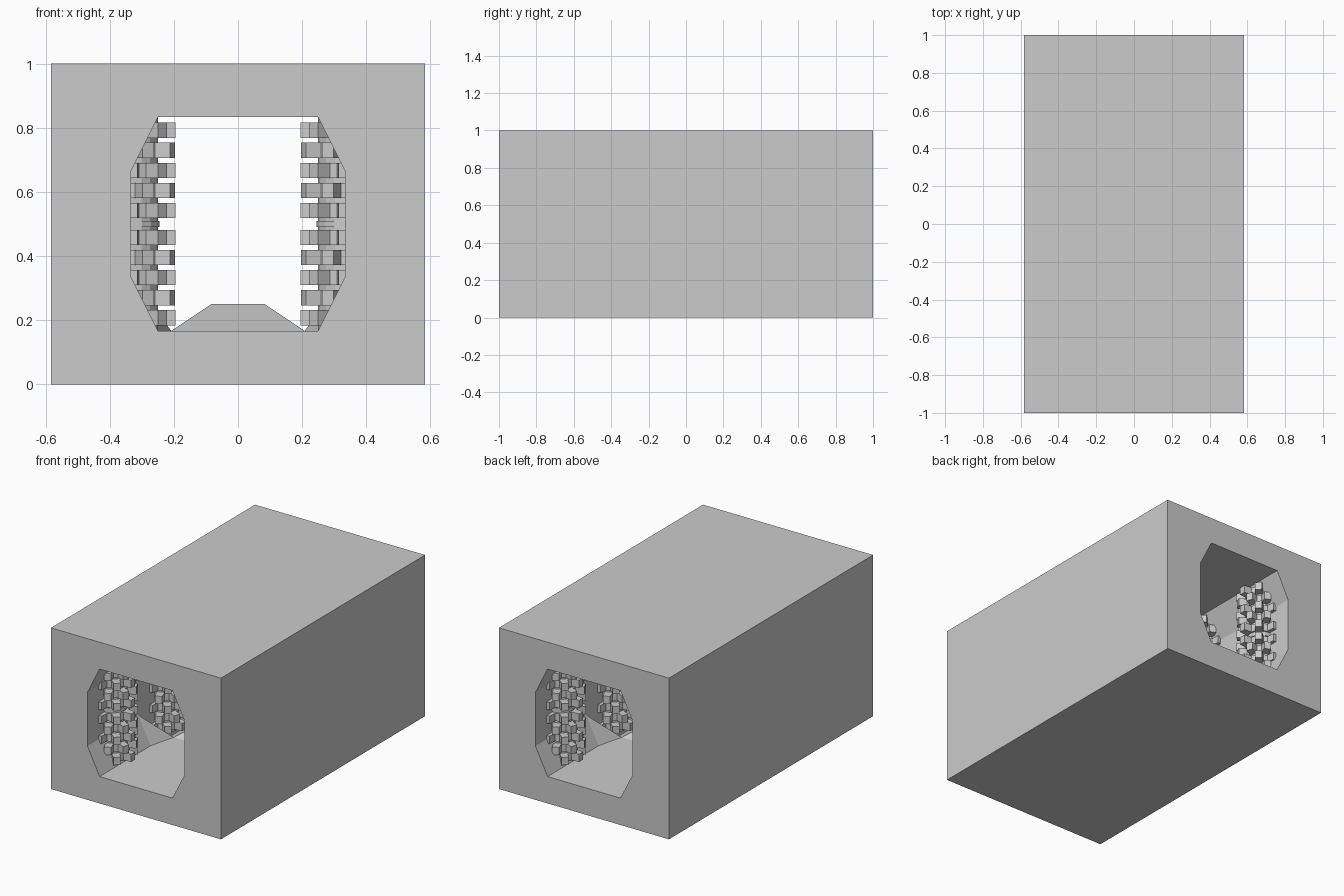
import bpy, bmesh, math
from mathutils import Matrix

if "Cube" in bpy.data.objects:
    bpy.data.objects.remove(bpy.data.objects["Cube"])

U = 1 / 12  # design grid: the block is 14 x 24 x 12 units

grey = bpy.data.materials.new("plain grey")
grey.diffuse_color = (0.6, 0.6, 0.6, 1)
grey.use_nodes = True
grey.node_tree.nodes["Principled BSDF"].inputs["Base Color"].default_value = grey.diffuse_color


def finish(name, bm):
    bmesh.ops.recalc_face_normals(bm, faces=bm.faces)
    me = bpy.data.meshes.new(name)
    bm.to_mesh(me)
    bm.free()
    me.materials.append(grey)
    ob = bpy.data.objects.new(name, me)
    bpy.context.collection.objects.link(ob)
    return ob


def hull(name, pts):
    """Convex solid through points given in grid units."""
    bm = bmesh.new()
    for p in pts:
        bm.verts.new([c * U for c in p])
    bmesh.ops.convex_hull(bm, input=bm.verts)
    bmesh.ops.dissolve_limit(bm, angle_limit=0.01, verts=bm.verts, edges=bm.edges)
    return finish(name, bm)


def box(name, x, y, z0, z1):
    return hull(name, [(sx * x, sy * y, z) for sx in (-1, 1) for sy in (-1, 1) for z in (z0, z1)])


def prism(bm, outline, z0, z1):
    """Vertical extrusion of an xy outline."""
    low = [bm.verts.new((x, y, z0)) for x, y in outline]
    top = [bm.verts.new((x, y, z1)) for x, y in outline]
    bm.faces.new(low[::-1])
    bm.faces.new(top)
    n = len(outline)
    for i in range(n):
        j = (i + 1) % n
        bm.faces.new((low[i], low[j], top[j], top[i]))


def circle(r, n=16):
    return [(r * math.cos(2 * math.pi * i / n), r * math.sin(2 * math.pi * i / n)) for i in range(n)]


# Housing block with an eight-sided tunnel and a pit in the middle
housing = box("housing", 7, 12, 0, 12)
section = [(3, 2), (4, 4), (4, 8), (3, 10)]
tunnel = hull("tunnel_cutter", [(s * x, y, z) for s in (-1, 1) for x, z in section for y in (-13, 13)])
pit = box("pit_cutter", 4, 6, 1, 4)
for cutter in (tunnel, pit):
    mod = housing.modifiers.new("cut", 'BOOLEAN')
    mod.operation = 'DIFFERENCE'
    mod.solver = 'EXACT'
    mod.object = cutter
dg = bpy.context.evaluated_depsgraph_get()
cut_mesh = bpy.data.meshes.new_from_object(housing.evaluated_get(dg))
housing.modifiers.clear()
housing.data = cut_mesh
for cutter in (tunnel, pit):
    bpy.data.objects.remove(cutter)

# Raised hump on the pit floor
hull("floor_hump", [(sx * a, sy * b, z) for sx in (-1, 1) for sy in (-1, 1)
                    for a, b, z in ((4, 6, 1), (1, 2, 3))])

# Floor ledges running up to the hump, with slanted corner banks
for end, sy in (("front", -1), ("back", 1)):
    hull(end + "_ledge", [(sx * a, sy * b, z) for sx in (-1, 1) for a, b in ((3, 6), (2.5, 4)) for z in (1, 2)])
    for side, sx in (("left", -1), ("right", 1)):
        hull(f"{end}_{side}_bank", [(sx * a, sy * b, z) for a, b, z in
                                    ((3, 6, 2), (4, 6, 4), (2.5, 4, 2), (4, 6, 1))])


# Toothed grinding column: shaft, centre collar and ten staggered gears
def gear_outline(turn, teeth=8):
    pts = []
    for i in range(teeth):
        a = turn + 2 * math.pi * i / teeth
        c, s = math.cos(a), math.sin(a)
        for r, w in ((0.09, -0.024), (0.139, -0.02), (0.139, 0.02), (0.09, 0.024)):
            pts.append((r * c - w * s, r * s + w * c))
    return pts


bm = bmesh.new()
prism(bm, circle(U), 2 * U, 10 * U)
prism(bm, circle(0.088), 0.49, 0.51)
for half in (-1, 1):
    for i in range(5):
        z = 0.5 + half * (0.042 + 0.0625 * i)
        turn = math.pi / 8 if i % 2 else 0
        prism(bm, gear_outline(turn), z - 0.024, z + 0.024)
column = finish("grinder_column", bm)

for side, sx in (("left", -1), ("right", 1)):
    for k, y in enumerate((-9, -3, 3, 9)):
        ob = bpy.data.objects.new(f"{side}_grinder_column_{k + 1}", column.data)
        ob.matrix_world = Matrix.Translation((sx * 4 * U, y * U, 0))
        bpy.context.collection.objects.link(ob)
bpy.data.objects.remove(column)
